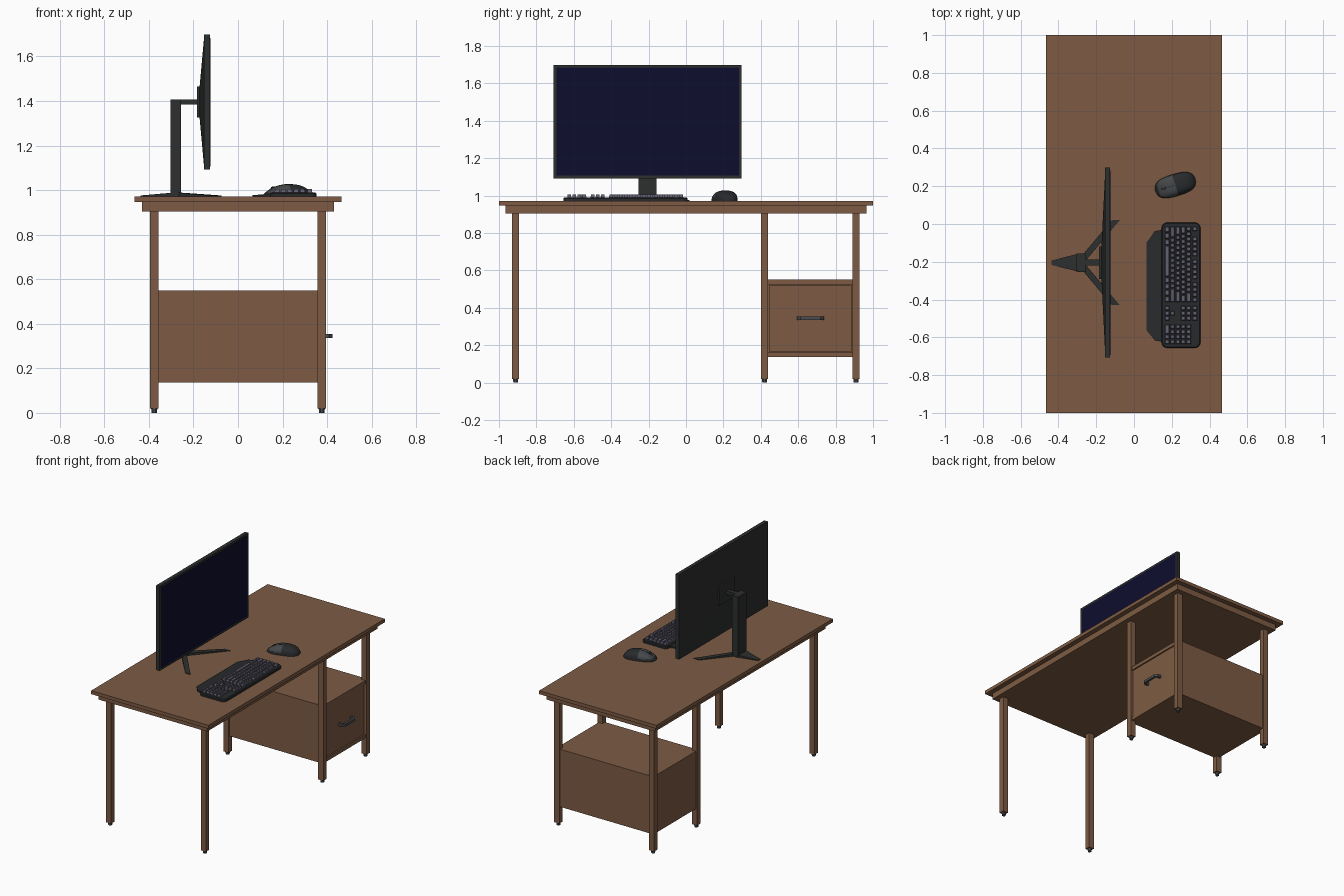
import bpy, bmesh, math
from mathutils import Matrix, Vector

if "Cube" in bpy.data.objects:
    bpy.data.objects.remove(bpy.data.objects["Cube"])


def material(name, r, g, b):
    m = bpy.data.materials.new(name)
    m.diffuse_color = (r, g, b, 1)
    m.use_nodes = True
    m.node_tree.nodes["Principled BSDF"].inputs["Base Color"].default_value = m.diffuse_color
    return m


WOOD = material("brown wood", 0.205, 0.105, 0.057)
METAL = material("grey metal", 0.07, 0.073, 0.08)
FRAME = material("charcoal plastic", 0.026, 0.028, 0.028)
SCREEN = material("dark navy screen", 0.004, 0.004, 0.028)
KEYCAP = material("lilac grey keys", 0.13, 0.12, 0.165)
BODY = material("black plastic", 0.021, 0.023, 0.025)
BUTTON = material("mouse button grey", 0.06, 0.064, 0.068)


def finish(name, bm, *mats):
    bmesh.ops.recalc_face_normals(bm, faces=bm.faces)
    me = bpy.data.meshes.new(name)
    bm.to_mesh(me)
    bm.free()
    for m in mats:
        me.materials.append(m)
    ob = bpy.data.objects.new(name, me)
    bpy.context.collection.objects.link(ob)
    return ob


def loft(bm, rings):
    """Skin equal-length rings of points and cap both ends."""
    vs = [[bm.verts.new(p) for p in ring] for ring in rings]
    n = len(vs[0])
    for a, b in zip(vs, vs[1:]):
        for i in range(n):
            bm.faces.new((a[i], a[(i + 1) % n], b[(i + 1) % n], b[i]))
    bm.faces.new(vs[0][::-1])
    bm.faces.new(vs[-1])


def rect(x0, x1, y0, y1, z):
    return [(x0, y0, z), (x1, y0, z), (x1, y1, z), (x0, y1, z)]


def box(name, x, y, z, mat):
    bm = bmesh.new()
    loft(bm, [rect(*x, *y, z[0]), rect(*x, *y, z[1])])
    return finish(name, bm, mat)


# Table top and the thinner slab under it
TOP = 0.972
box("table_top", (-0.465, 0.465), (-1, 1), (0.947, TOP), WOOD)
box("top_underframe", (-0.43, 0.43), (-0.965, 0.965), (0.904, 0.947), WOOD)

# Six legs with small feet
for y in (-0.911, 0.42, 0.909):
    for x in (-0.376, 0.376):
        box("leg", (x - 0.02, x + 0.02), (y - 0.019, y + 0.019), (0.02, 0.904), WOOD)
        bm = bmesh.new()
        loft(bm, [[(x + r * math.cos(a * math.pi / 4 + math.pi / 8),
                    y + r * math.sin(a * math.pi / 4 + math.pi / 8), z) for a in range(8)]
                  for z, r in ((0, 0.013), (0.02, 0.015))])
        finish("foot", bm, METAL)

# Drawer cabinet: carcass, top and bottom boards, drawer front
box("cabinet_body", (-0.385, 0.36), (0.41, 0.919), (0.15, 0.535), WOOD)
box("cabinet_top", (-0.385, 0.387), (0.41, 0.919), (0.524, 0.55), WOOD)
box("cabinet_bottom", (-0.385, 0.387), (0.41, 0.919), (0.137, 0.163), WOOD)
box("drawer_front", (0.36, 0.382), (0.445, 0.884), (0.167, 0.52), WOOD)

# Handle: a bent strip swept along its outline
bm = bmesh.new()
outline = [(0.38, 0.594), (0.408, 0.594), (0.425, 0.612), (0.425, 0.72), (0.408, 0.738),
           (0.38, 0.738), (0.38, 0.722), (0.402, 0.722), (0.41, 0.714), (0.41, 0.618),
           (0.402, 0.61), (0.38, 0.61)]
loft(bm, [[(x, y, z) for x, y in outline] for z in (0.336, 0.354)])
finish("drawer_handle", bm, METAL)

# Monitor: casing with a shallow pyramid back, screen plate
MY = -0.205
box("monitor_casing", (-0.153, -0.126), (MY - 0.503, MY + 0.503), (1.092, 1.699), FRAME)
box("monitor_screen", (-0.128, -0.1245), (MY - 0.488, MY + 0.488), (1.107, 1.684), SCREEN)


def upright(x, hy, z0, z1):
    return [(x, MY - hy, z0), (x, MY + hy, z0), (x, MY + hy, z1), (x, MY - hy, z1)]


bm = bmesh.new()
loft(bm, [upright(-0.152, 0.495, 1.10, 1.69), upright(-0.172, 0.09, 1.32, 1.47)])
finish("monitor_back", bm, FRAME)
box("mount_plate", (-0.184, -0.168), (MY - 0.086, MY + 0.086), (1.326, 1.465), FRAME)
box("mount_arm", (-0.262, -0.18), (MY - 0.016, MY + 0.016), (1.384, 1.407), FRAME)
box("stand_column", (-0.304, -0.257), (MY - 0.048, MY + 0.048), (TOP, 1.407), FRAME)

# Three tapered stand feet: root pair and tip pair, y relative to the column
rear = [(-0.29, -0.048), (-0.29, 0.048), (-0.438, 0.012), (-0.438, -0.012)]
side = [(-0.265, 0.05), (-0.258, 0.008), (-0.075, 0.225), (-0.118, 0.225)]
for name, pts, s in (("rear_stand_foot", rear, 1), ("left_stand_foot", side, 1),
                     ("right_stand_foot", side, -1)):
    bm = bmesh.new()
    loft(bm, [[(x, MY + s * y, TOP) for x, y in pts],
              [(x, MY + s * y, 0.989 if i < 2 else 0.976) for i, (x, y) in enumerate(pts)]])
    finish(name, bm, FRAME)


# Keyboard body with rounded corners and a chamfered top edge
def rounded(x0, x1, y0, y1, r, z):
    pts = []
    for cx, cy, a0 in ((x1 - r, y1 - r, 0), (x0 + r, y1 - r, 90),
                       (x0 + r, y0 + r, 180), (x1 - r, y0 + r, 270)):
        for k in range(5):
            a = math.radians(a0 + k * 22.5)
            pts.append((cx + r * math.cos(a), cy + r * math.sin(a), z))
    return pts


bm = bmesh.new()
loft(bm, [rounded(0.146, 0.352, -0.656, 0.008, 0.03, TOP),
          rounded(0.146, 0.352, -0.656, 0.008, 0.03, 0.985),
          rounded(0.151, 0.347, -0.651, 0.003, 0.025, 0.99)])
finish("keyboard_body", bm, BODY)

# Sloping wrist rest
plan = [(0.155, -0.03), (0.11, -0.038), (0.065, -0.1), (0.065, -0.562),
        (0.11, -0.616), (0.155, -0.625)]
bm = bmesh.new()
loft(bm, [[(x, y, TOP) for x, y in plan],
          [(x, y, 0.977 + (x - 0.065) * 0.09) for x, y in plan]])
finish("wrist_rest", bm, BODY)

# Keys: rows of widths (negative means a gap), space bar row first
U, ROW, X0 = 0.0268, 0.0285, 0.161
MAIN = [[1.25, 1.25, 1.25, 6.25, 1.25, 1.25, 1.25, 1.25], [2.25] + [1] * 10 + [2.75],
        [1.75] + [1] * 11 + [2.25], [1.5] + [1] * 12 + [1.5], [1] * 13 + [2],
        [1, -1] + [1] * 4 + [-0.5] + [1] * 4 + [-0.5] + [1] * 4]
NAV = [[1, 1, 1], [-1, 1, -1], [-3], [1, 1, 1], [1, 1, 1], [1, 1, 1]]
PAD = [[2, 1, 1], [1, 1, 1, 1], [1, 1, 1, 1], [1, 1, 1, 1], [1, 1, 1, 1], [-4]]
bm = bmesh.new()
for rows, start in ((MAIN, -0.012), (NAV, -0.432), (PAD, -0.53)):
    for i, row in enumerate(rows):
        x, y = X0 + i * ROW + (0.004 if i == 5 else 0), start
        for w in row:
            y1 = y - abs(w) * U
            if w > 0:
                loft(bm, [rect(x + 0.002, x + ROW - 0.002, y1 + 0.002, y - 0.002, 0.988),
                          rect(x + 0.006, x + ROW - 0.005, y1 + 0.005, y - 0.005, 1.006)])
            y = y1
finish("keyboard_keys", bm, KEYCAP)

# Mouse: domed cross-sections lofted along its length
PLACE = Matrix.Translation((0.219, 0.206, TOP)) @ Matrix.Rotation(math.radians(17), 4, 'Z')


def mouse_height(u):
    return 0.055 * (1 - abs(u - 0.12) ** 2.2 * 0.62)


bm = bmesh.new()
rings = []
for i in range(25):
    u = -math.cos(math.pi * (i + 0.4) / 24.8)
    w = 0.058 * (1 - abs(u) ** 3) ** (1 / 2.4)
    h = mouse_height(u) * (1 - abs(u) ** 6) ** 0.4
    ring = []
    for k in range(17):
        a = math.pi * k / 16
        c, s = math.cos(a), math.sin(a)
        ring.append(PLACE @ Vector((0.11 * u, w * math.copysign(abs(c) ** 0.7, c), h * s ** 0.7)))
    rings.append(ring)
loft(bm, rings)
inv = PLACE.inverted()
for f in bm.faces:
    c = inv @ f.calc_center_median()
    if c.x < -0.004 and c.z > 0.018:
        f.material_index = 1
mouse = finish("mouse_body", bm, BODY, BUTTON)
bpy.context.view_layer.objects.active = mouse
mouse.select_set(True)
bpy.ops.object.shade_smooth_by_angle(angle=math.radians(40))

# Scroll wheel and the seam between the buttons
bm = bmesh.new()
bmesh.ops.create_cone(bm, cap_ends=True, segments=16, radius1=0.013, radius2=0.013, depth=0.01,
                      matrix=PLACE @ Matrix.Translation((-0.062, 0, mouse_height(-0.56) - 0.008))
                      @ Matrix.Rotation(math.pi / 2, 4, 'X'))
finish("scroll_wheel", bm, BODY)
bm = bmesh.new()
loft(bm, [[PLACE @ Vector((0.11 * u, s * 0.0015, mouse_height(u) + dz))
           for s, dz in ((-1, -0.006), (1, -0.006), (1, 0.0008), (-1, 0.0008))]
          for u in (-0.75, -0.6, -0.45, -0.3, -0.15, -0.04)])
finish("button_seam", bm, BODY)
